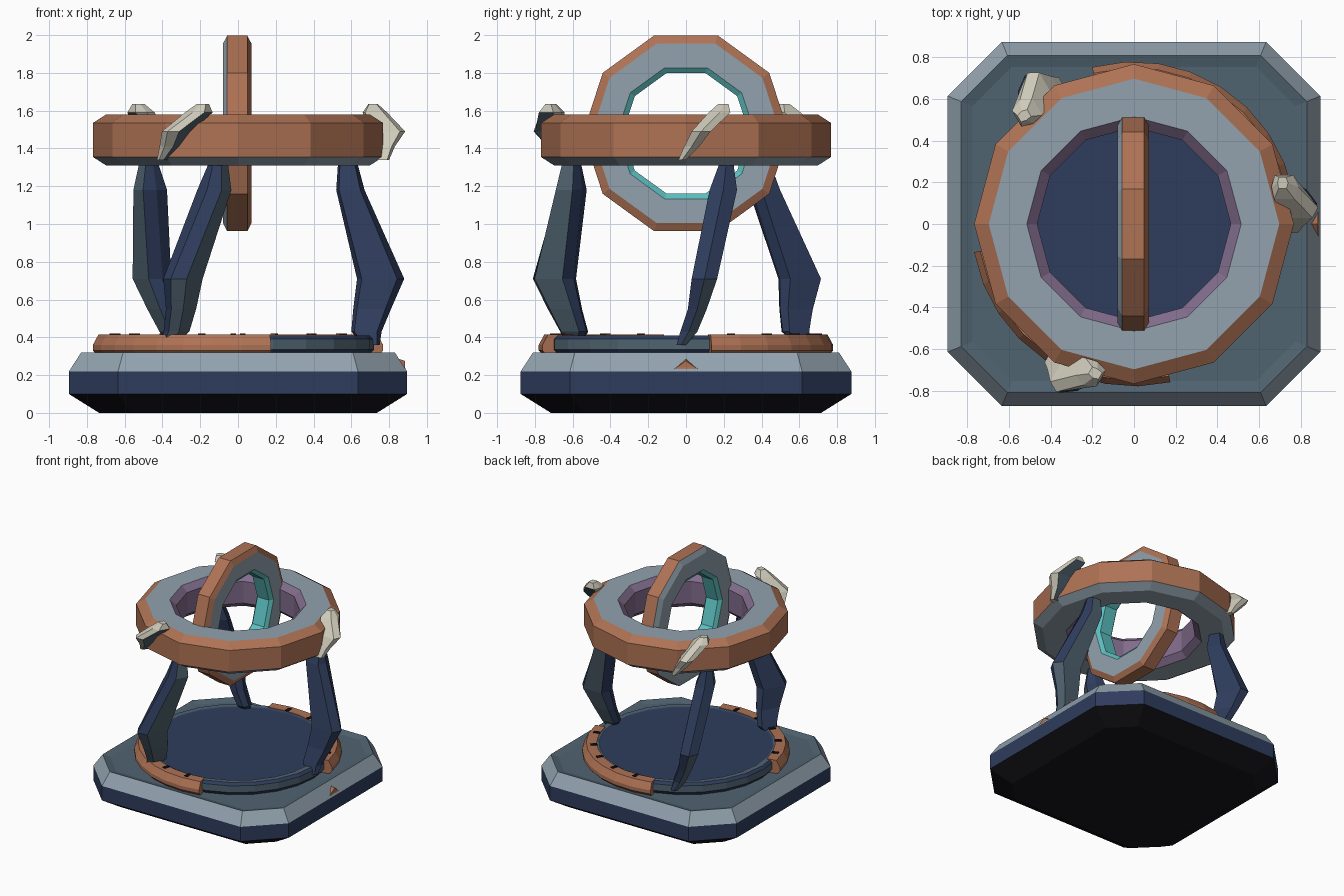
import bpy
import bmesh
from math import sin, cos, pi, radians
from mathutils import Matrix, Vector

if "Cube" in bpy.data.objects:
    bpy.data.objects.remove(bpy.data.objects["Cube"])


def material(name, rgb):
    linear = [((c / 255 + 0.055) / 1.055) ** 2.4 for c in rgb] + [1]
    m = bpy.data.materials.new(name)
    m.diffuse_color = linear
    m.use_nodes = True
    m.node_tree.nodes["Principled BSDF"].inputs["Base Color"].default_value = linear
    return m


NAVY = material("navy", (46, 60, 92))
SLATE = material("slate", (80, 99, 112))
GREY = material("pale blue grey", (146, 162, 174))
COPPER = material("copper", (174, 114, 84))
BLACK = material("near black", (20, 19, 25))
BONE = material("bone", (208, 204, 188))
PURPLE = material("dusty purple", (130, 108, 140))
TEAL = material("teal", (92, 190, 190))


def loft(name, rings, rule, wrap=False, caps=(None, None), matrix=None):
    """Skin closed rings of points; rule(i, j) gives the material of each face."""
    bm = bmesh.new()
    used = []

    def add(verts, mat):
        if mat not in used:
            used.append(mat)
        bm.faces.new(verts).material_index = used.index(mat)

    vs = [[bm.verts.new(p) for p in ring] for ring in rings]
    n, m = len(vs), len(vs[0])
    for i in range(n if wrap else n - 1):
        a, b = vs[i], vs[(i + 1) % n]
        for j in range(m):
            k = (j + 1) % m
            add((a[j], a[k], b[k], b[j]), rule(i, j))
    for ring, mat in zip((vs[0], vs[-1]), caps):
        if mat and not wrap:
            add(ring, mat)
    bmesh.ops.recalc_face_normals(bm, faces=bm.faces)
    mesh = bpy.data.meshes.new(name)
    bm.to_mesh(mesh)
    bm.free()
    for mat in used:
        mesh.materials.append(mat)
    ob = bpy.data.objects.new(name, mesh)
    bpy.context.collection.objects.link(ob)
    if matrix:
        ob.matrix_world = matrix
    return ob


def turned(profile, angles):
    return [[(r * cos(a), r * sin(a), z) for r, z in profile] for a in angles]


def circle(n, start=0.0):
    return [start + 2 * pi * i / n for i in range(n)]


# Plinth: stacked chamfered rectangles with a shallow sunken top
def octagon(inset, z):
    x, y, c = 0.895 - inset, 0.875 - inset, 0.26 - 0.586 * inset
    q = [(x, y - c), (x - c, y), (c - x, y), (-x, y - c),
         (-x, c - y), (c - x, -y), (x - c, -y), (x, c - y)]
    return [(px, py, z) for px, py in q]


levels = [(0.16, 0), (0, 0.1), (0, 0.22), (0.065, 0.32), (0.12, 0.305)]
bands = [BLACK, NAVY, GREY, SLATE]
loft("plinth", [octagon(*l) for l in levels], lambda i, j: bands[i],
     caps=(BLACK, SLATE))

# Round platform
disc = [(0.69, 0.3), (0.72, 0.335), (0.72, 0.39), (0.70, 0.41), (0.66, 0.41), (0.65, 0.405)]
disc_bands = [NAVY, SLATE, NAVY, SLATE, NAVY]
loft("platform", [[(r * cos(a), r * sin(a), z) for a in circle(24)] for r, z in disc],
     lambda i, j: disc_bands[i], caps=(NAVY, NAVY))

# Two copper arcs with dark notch plates
arc_profile = [(0.67, 0.3), (0.75, 0.3), (0.78, 0.33), (0.78, 0.36), (0.75, 0.415), (0.67, 0.415)]
for side, start, end in (("back", 10, 105), ("front", 190, 283)):
    steps = [radians(start + (end - start) * i / 8) for i in range(9)]
    loft(side + "_arc", turned(arc_profile, steps), lambda i, j: COPPER,
         caps=(COPPER, COPPER))
    for k in range(5):
        a = radians(start + 10 + k * 18)
        plate = [(0.668, 0.412), (0.72, 0.412), (0.72, 0.42), (0.668, 0.42)]
        loft(f"{side}_notch_{k + 1}", turned(plate, (a - 0.02, a + 0.02)),
             lambda i, j: BLACK, caps=(BLACK, BLACK))

# Small copper pointer on the plinth edge
loft("pointer", [[(0.89, -0.08, 0.22), (0.89, 0.08, 0.22), (0.82, 0, 0.295)],
                 [(0.885, -0.05, 0.24), (0.885, 0.05, 0.24), (0.885, 0, 0.275)]],
     lambda i, j: COPPER, caps=(COPPER, COPPER))


# Bevelled rings: copper outside, pale faces, coloured inside
def ring(name, outer, inner, half, bevel, n, start, lining, matrix):
    o, i, h = outer, inner, half
    profile = [(o - bevel[0], -h), (o, bevel[1] - h), (o, h - bevel[1]), (o - bevel[0], h),
               (i + bevel[2], h), (i, h - bevel[1]), (i, bevel[1] - h), (i + bevel[2], -h)]
    mats = [GREY, COPPER, COPPER, GREY, lining, lining, lining, GREY]
    loft(name, turned(profile, circle(n, start)), lambda a, b: mats[b],
         wrap=True, matrix=matrix)


ring("level_ring", 0.768, 0.465, 0.135, (0.07, 0.045, 0.05), 12, 0, PURPLE,
     Matrix.Translation((0, 0, 1.445)))
ring("upright_ring", 0.545, 0.335, 0.075, (0.045, 0.022, 0.03), 10, 0, TEAL,
     Matrix.Translation((-0.004, 0, 1.48))
     @ Matrix(((0, 0, 1), (1, 0, 0), (0, 1, 0))).to_4x4())


# Leaning blades: each section is z, inner x, outer x, low y, high y
def blade(sections):
    rings = []
    for z, xi, xo, lo, hi in sections:
        w, mid = xo - xi, (lo + hi) / 2
        rings.append([(xi, mid, z), (xi + 0.12 * w, hi, z), (xo - 0.2 * w, hi, z),
                      (xo, mid, z), (xo - 0.15 * w, lo, z), (xi + 0.1 * w, lo, z)])
    return rings


leg = [(0.36, 0.66, 0.75, -0.05, 0.0), (0.43, 0.60, 0.76, -0.03, 0.06),
       (0.55, 0.61, 0.81, 0.01, 0.11), (0.71, 0.63, 0.88, 0.03, 0.165),
       (1.18, 0.52, 0.67, 0.125, 0.27), (1.33, 0.53, 0.63, 0.18, 0.25)]
claw = [(1.34, 0.73, 0.80, -0.04, 0.0), (1.41, 0.72, 0.83, -0.01, 0.07),
        (1.49, 0.70, 0.885, 0.03, 0.13), (1.59, 0.66, 0.79, 0.12, 0.235),
        (1.635, 0.69, 0.74, 0.17, 0.225)]


def leg_rule(i, j):
    return SLATE if j == 1 or (j == 2 and i < 3) else NAVY


def claw_rule(i, j):
    return SLATE if j == 1 and i < 3 else BONE


for k, place in enumerate(("right", "back", "front")):
    turn = Matrix.Rotation(2 * pi * k / 3, 4, "Z")
    side = "left" if place == "right" else place
    loft(side + "_leg", blade(leg), leg_rule, caps=(NAVY, NAVY), matrix=turn)
    loft(side + "_claw", blade(claw), claw_rule, caps=(BONE, BONE), matrix=turn)
